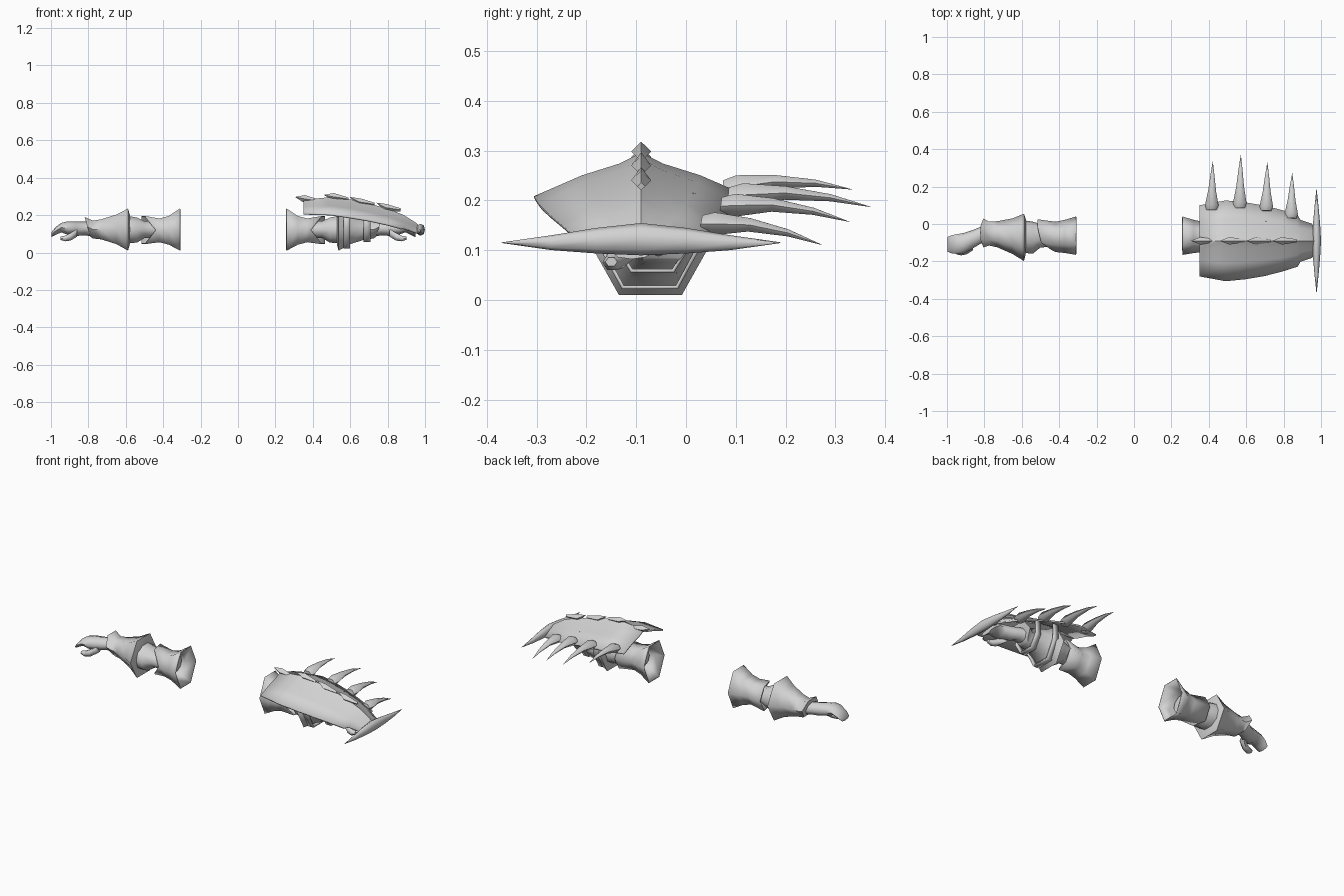
import bpy, bmesh, math
from mathutils import Vector

if "Cube" in bpy.data.objects:
    bpy.data.objects.remove(bpy.data.objects["Cube"], do_unlink=True)

grey = bpy.data.materials.new("plain grey")
grey.use_nodes = True
COLOUR = (0.65, 0.65, 0.65, 1)
grey.diffuse_color = COLOUR
grey.node_tree.nodes["Principled BSDF"].inputs["Base Color"].default_value = COLOUR


def finish(name, bm, angle=65, thickness=0):
    """Turn a bmesh into a shaded object, with optional wall thickness."""
    bmesh.ops.remove_doubles(bm, verts=bm.verts, dist=0.0002)
    bmesh.ops.recalc_face_normals(bm, faces=bm.faces)
    mesh = bpy.data.meshes.new(name)
    bm.to_mesh(mesh)
    bm.free()
    mesh.materials.append(grey)
    ob = bpy.data.objects.new(name, mesh)
    bpy.context.collection.objects.link(ob)
    bpy.ops.object.select_all(action='DESELECT')
    ob.select_set(True)
    bpy.context.view_layer.objects.active = ob
    bpy.ops.object.shade_smooth_by_angle(angle=math.radians(angle))
    if thickness:
        mod = ob.modifiers.new("wall", 'SOLIDIFY')
        mod.thickness = thickness
        mod.offset = -1
    return ob


def loft(name, rings, closed=True, caps=True, angle=65, thickness=0):
    """Skin a list of equally sized point rings."""
    bm = bmesh.new()
    rows = [[bm.verts.new(p) for p in r] for r in rings]
    n = len(rows[0])
    for a, b in zip(rows, rows[1:]):
        for i in range(n if closed else n - 1):
            j = (i + 1) % n
            bm.faces.new((a[i], a[j], b[j], b[i]))
    if caps:
        bm.faces.new(rows[0])
        bm.faces.new(rows[-1])
    return finish(name, bm, angle, thickness)


def x_rings(stations, place, n=6, jag=None):
    """Rings across x from (x, y min, y max, z min, z max)."""
    rings = []
    for k, (x, y0, y1, z0, z1) in enumerate(stations):
        ring = []
        for i in range(n):
            a = 2 * math.pi * i / n
            c, s = math.cos(a), math.sin(a)
            if n == 6:
                s /= math.sin(math.pi / 3)
            dx = jag(c, s) if jag and k == 0 else 0
            ring.append(place(x + dx, (y0 + y1) / 2 + c * (y1 - y0) / 2,
                              (z0 + z1) / 2 + s * (z1 - z0) / 2))
        rings.append(ring)
    return rings


def spike(name, points, radii, n=6, flat=1.0, angle=65):
    """Tapered horn through points; flat squashes it in z."""
    pts = [Vector(p) for p in points]
    d = (pts[-1] - pts[0]).normalized()
    u = d.cross(Vector((0, 0, 1))).normalized()
    v = u.cross(d)
    rings = [[p + u * r * math.cos(2 * math.pi * i / n)
              + v * r * flat * math.sin(2 * math.pi * i / n) for i in range(n)]
             for p, r in zip(pts, radii)]
    return loft(name, rings, angle=angle)


# Armoured arms, the left one mirrored and shifted
FOREARM = [(-0.805, -0.125, 0.03, 0.085, 0.19), (-0.775, -0.115, 0.012, 0.075, 0.17),
           (-0.73, -0.125, 0.015, 0.07, 0.178), (-0.65, -0.16, 0.03, 0.045, 0.203),
           (-0.588, -0.198, 0.055, 0.01, 0.235), (-0.578, -0.155, 0.025, 0.045, 0.2)]
INNER = [(-0.59, -0.155, 0.02, 0.045, 0.2), (-0.54, -0.158, 0.012, 0.05, 0.19),
         (-0.50, -0.125, 0.0, 0.075, 0.17), (-0.42, -0.122, 0.0, 0.075, 0.17),
         (-0.38, -0.12, 0.0, 0.07, 0.175)]
CUFF = [(-0.515, -0.14, 0.025, 0.045, 0.195), (-0.42, -0.15, 0.012, 0.055, 0.182),
        (-0.37, -0.155, 0.022, 0.042, 0.195), (-0.31, -0.165, 0.04, 0.01, 0.235)]
HAND = [(-0.77, -0.105, 0.0, 0.085, 0.165), (-0.82, -0.105, -0.015, 0.092, 0.165),
        (-0.87, -0.135, -0.035, 0.088, 0.166), (-0.91, -0.158, -0.048, 0.095, 0.167),
        (-0.945, -0.16, -0.054, 0.108, 0.158), (-0.975, -0.157, -0.06, 0.094, 0.137),
        (-0.998, -0.148, -0.07, 0.082, 0.108)]
THUMB = [(-0.86, -0.14, -0.09, 0.085, 0.125), (-0.895, -0.162, -0.115, 0.064, 0.105),
         (-0.925, -0.168, -0.128, 0.06, 0.09), (-0.95, -0.162, -0.138, 0.068, 0.085)]

for side in ("right", "left"):
    def place(x, y, z, s=side):
        return (x, y, z) if s == "right" else (-x - 0.05, y, z)
    loft(side + "_forearm_guard", x_rings(FOREARM, place, jag=lambda c, s: -0.015 * s))
    loft(side + "_elbow", x_rings(INNER, place, n=10))
    # the cuff is cut back on its front side
    loft(side + "_upper_cuff", x_rings(CUFF, place, jag=lambda c, s: 0.075 * max(0, -c) ** 2),
         caps=False, thickness=0.006)
    loft(side + "_hand", x_rings(HAND, place, n=8))
    loft(side + "_thumb", x_rings(THUMB, place, n=6))

# Domed shield shell: x, half width, ridge height, edge height
MID = -0.09
SHELL = [(0.35, 0.19, 0.282, 0.212), (0.49, 0.216, 0.296, 0.208), (0.60, 0.205, 0.284, 0.192),
         (0.70, 0.188, 0.262, 0.175), (0.80, 0.162, 0.235, 0.153), (0.875, 0.138, 0.205, 0.132),
         (0.89, 0.112, 0.198, 0.132), (0.95, 0.092, 0.16, 0.112), (0.985, 0.05, 0.125, 0.1)]
SECTION = [(-1, 1), (-0.55, 0.52), (-0.2, 0.25), (0, 0), (0.2, 0.25), (0.55, 0.52), (1, 1)]
rings = [[(x, MID + w * f, top - (top - edge) * drop) for f, drop in SECTION]
         for x, w, top, edge in SHELL]
loft("shield_shell", rings, closed=False, caps=False, angle=35, thickness=0.01)

# Small barbs along the shield ridge, pointing back to the elbow
for i, (x, z) in enumerate([(0.305, 0.297), (0.46, 0.308), (0.60, 0.296), (0.74, 0.266)]):
    base = z - 0.018 if i < 2 else z - 0.034
    spike(f"ridge_barb_{i + 1}", [(x + 0.13, MID, base - 0.004), (x + 0.05, MID, base + 0.008), (x, MID, z)],
          [0.008, 0.02, 0.0005], n=4, angle=30)

# Long spikes along the rear rim: x, tip y, base z, tip z
RIM = [(0.415, 0.333, 0.222, 0.222), (0.565, 0.37, 0.208, 0.187),
       (0.707, 0.328, 0.188, 0.157), (0.84, 0.272, 0.152, 0.111)]
for i, (x, tip, z0, z1) in enumerate(RIM):
    y0 = [0.075, 0.085, 0.07, 0.03][i]
    pts = [(x + 0.006 * f, y0 + (tip - y0) * f, z0 + (z1 - z0) * f + 0.016 * math.sin(math.pi * f))
           for f in (0, 0.1, 0.4, 0.72, 1)]
    spike(f"rim_spike_{i + 1}", pts, [0.028, 0.036, 0.021, 0.011, 0.0005], flat=0.75)

# Double-ended cross spike at the shield's tip
spike("cross_spike",
      [(0.976, MID + t, z) for t, z in
       [(-0.28, 0.115), (-0.18, 0.115), (-0.09, 0.119), (0, 0.122), (0.09, 0.119), (0.18, 0.115), (0.28, 0.115)]],
      [0.0005, 0.011, 0.019, 0.024, 0.019, 0.011, 0.0005], n=8, flat=1.35)

# Straps hanging from the shield around the forearm
for name, x0, x1, y0, y1, zb in [("wide_strap", 0.565, 0.6, -0.185, 0.04, 0.022),
                                 ("narrow_strap", 0.672, 0.708, -0.155, 0.02, 0.055)]:
    q = (y1 - y0) / 4
    path = [(y0, 0.215), (y0, 0.125), (y0 + q, zb), (y1 - q, zb), (y1, 0.125), (y1, 0.215)]
    loft(name, [[(x, y, z) for y, z in path] for x in (x0, x1)],
         closed=False, caps=False, angle=30, thickness=0.008)
